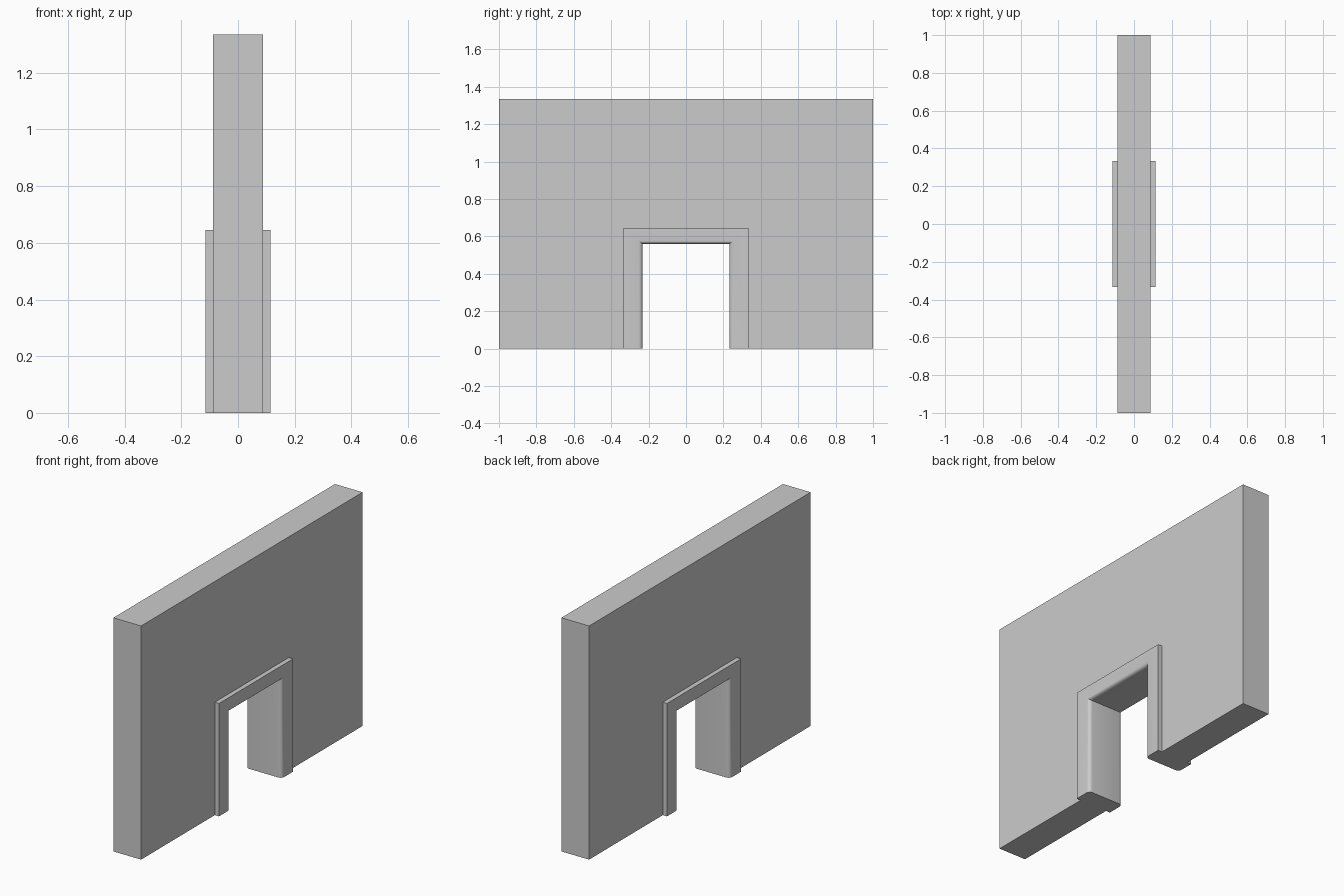
import bpy, bmesh, math

if "Cube" in bpy.data.objects:
    bpy.data.objects.remove(bpy.data.objects["Cube"])

W, H, T = 1.0, 1.335, 0.0875        # wall half length, height, half thickness
A, OH = 0.232, 0.56                 # opening half width and height
FY, FZ, FX = 0.102, 0.085, 0.114    # trim widths and half depth
R = 0.022                           # rounding of the inner trim edge

bm = bmesh.new()

# Trim cross-section: (x, inward-to-outward distance in the wall plane)
half = [(T, FY), (FX, FY)]
for i in range(6):
    t = math.radians(90 * i / 5)
    half.append((FX - R + R * math.cos(t), R - R * math.sin(t)))
profile = half + [(-x, d) for x, d in reversed(half)]


def path(x, d):
    """Mitred U-shaped run around the opening at distance d."""
    y, z = A + d, OH + d * FZ / FY
    return [bm.verts.new(c) for c in ((x, -y, 0), (x, -y, z), (x, y, z), (x, y, 0))]


# Door trim, lining the whole thickness of the wall
rows = [path(x, d) for x, d in profile]
for a, b in zip(rows, rows[1:]):
    for k in range(3):
        bm.faces.new((a[k], a[k + 1], b[k + 1], b[k]))
for k in (0, 3):
    bm.faces.new([r[k] for r in rows])

# Wall faces around the trim
def outline(inner, x):
    corners = [bm.verts.new((x, y, z)) for y, z in ((-W, 0), (-W, H), (W, H), (W, 0))]
    for k in range(3):
        bm.faces.new((corners[k], corners[k + 1], inner[k + 1], inner[k]))
    return corners


front, back = outline(rows[0], T), outline(rows[-1], -T)
for k in range(3):
    bm.faces.new((front[k], front[k + 1], back[k + 1], back[k]))
for k in (0, 3):
    bm.faces.new((front[k], rows[0][k], rows[-1][k], back[k]))

# Merge the coplanar wall panels and orient everything outward
bmesh.ops.recalc_face_normals(bm, faces=bm.faces)
flat = [e for e in bm.edges if len(e.link_faces) == 2
        and e.calc_face_angle(1) < 0.001]
bmesh.ops.dissolve_edges(bm, edges=flat, use_verts=False)

mesh = bpy.data.meshes.new("wall_with_doorway")
bm.to_mesh(mesh)
bm.free()
wall = bpy.data.objects.new("wall_with_doorway", mesh)
bpy.context.collection.objects.link(wall)
bpy.context.view_layer.objects.active = wall
wall.select_set(True)
bpy.ops.object.shade_smooth_by_angle(angle=math.radians(40))
